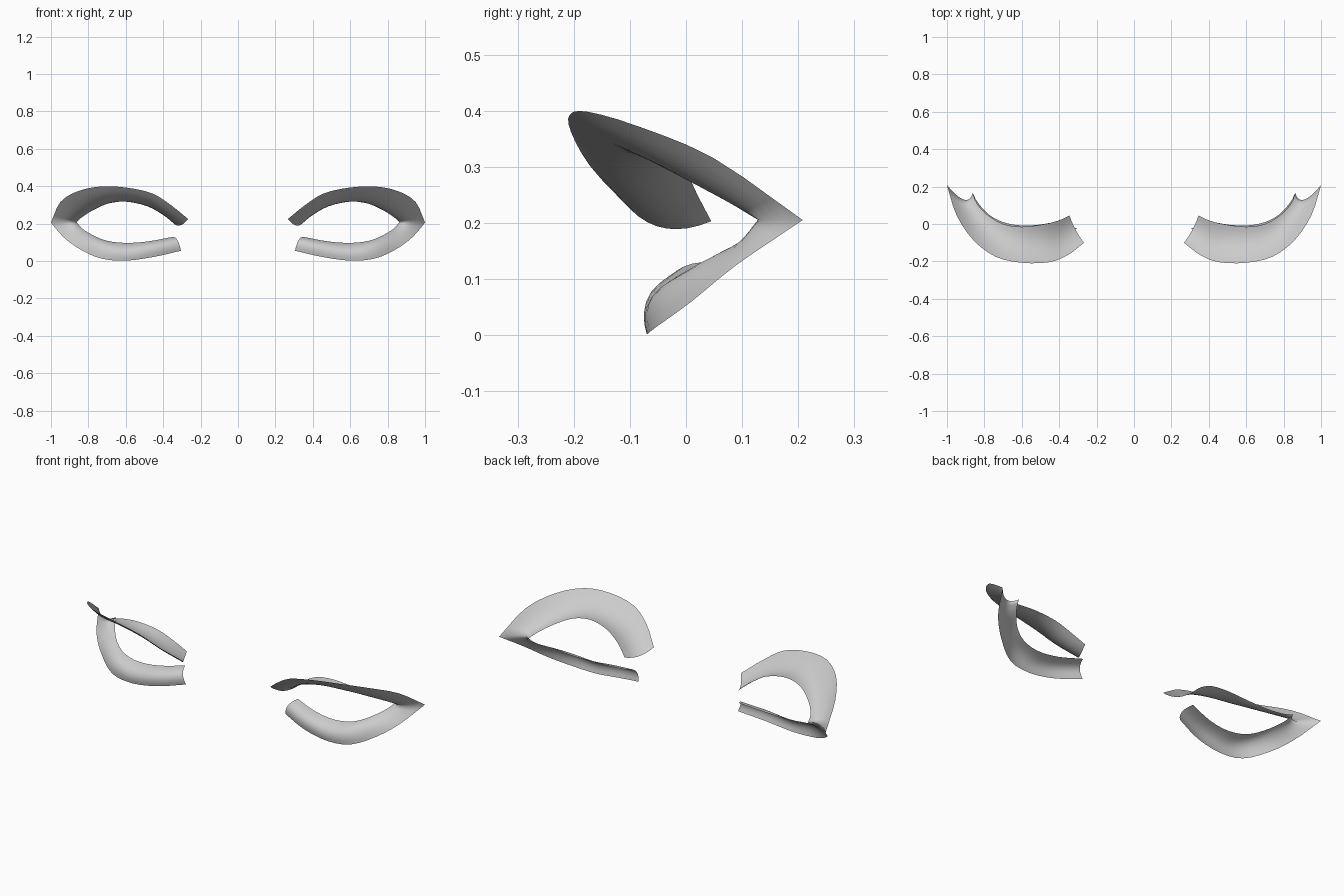
import bpy, bmesh
from mathutils import Vector

if "Cube" in bpy.data.objects:
    bpy.data.objects.remove(bpy.data.objects["Cube"])

# Cross-sections of one eyelid band: outer rim, middle of the trough, inner rim
UPPER = [
    ((.267, -.100, .225), (.310, -.035, .190), (.345, .045, .203)),
    ((.360, -.170, .300), (.390, -.085, .250), (.405, .018, .255)),
    ((.460, -.205, .362), (.480, -.110, .300), (.490, -.003, .303)),
    ((.600, -.207, .393), (.600, -.115, .328), (.600, -.015, .322)),
    ((.740, -.175, .398), (.710, -.095, .325), (.700, .000, .306)),
    ((.860, -.085, .372), (.810, -.025, .293), (.785, .050, .266)),
    ((.950, .050, .315), (.880, .060, .250), (.840, .110, .230)),
    ((1.00, .208, .205), (.910, .130, .205), (.862, .165, .208)),
]
LOWER = [
    UPPER[-1],
    ((.930, .090, .125), (.870, .085, .155), (.835, .115, .175)),
    ((.840, .010, .060), (.800, .010, .112), (.775, .050, .138)),
    ((.730, -.055, .013), (.710, -.050, .078), (.700, .010, .108)),
    ((.600, -.070, .002), (.600, -.066, .060), (.600, -.008, .097)),
    ((.450, -.060, .022), (.460, -.060, .080), (.480, .000, .105)),
    ((.305, -.020, .055), (.322, -.022, .108), (.345, .030, .130)),
]
STEPS, ACROSS = 3, 8


def spline(pts):
    """Smooth curve through the points."""
    p = [Vector(q) for q in pts]
    p = [2 * p[0] - p[1]] + p + [2 * p[-1] - p[-2]]
    out = []
    for a, b, c, d in zip(p, p[1:], p[2:], p[3:]):
        for k in range(STEPS):
            t = k / STEPS
            out.append(.5 * (2 * b + (c - a) * t + (2 * a - 5 * b + 4 * c - d) * t**2
                             + (3 * b - a - 3 * c + d) * t**3))
    return out + [p[-2]]


def band_rows(stations):
    """Rows of points across the band, curved through rim, middle, rim."""
    rows = []
    for o, m, i in zip(*[spline(line) for line in zip(*stations)]):
        ts = [k / ACROSS for k in range(ACROSS + 1)]
        rows.append([o * (2 * t - 1) * (t - 1) + m * 4 * t * (1 - t) + i * t * (2 * t - 1)
                     for t in ts])
    return rows


# Upper and lower lid joined at the sharp outer corner
rows = band_rows(UPPER) + band_rows(LOWER)[1:]
bm = bmesh.new()
grid = [[bm.verts.new(p) for p in row] for row in rows]
for r, s in zip(grid, grid[1:]):
    for j in range(ACROSS):
        bm.faces.new((r[j], r[j + 1], s[j + 1], s[j])).smooth = True
mesh = bpy.data.meshes.new("eyelids")
bm.to_mesh(mesh)
bm.free()
lids = bpy.data.objects.new("eyelids", mesh)
bpy.context.collection.objects.link(lids)

# Second eye
mirror = lids.modifiers.new("mirror", 'MIRROR')
mirror.use_axis = (True, False, False)
mirror.use_mirror_merge = False
